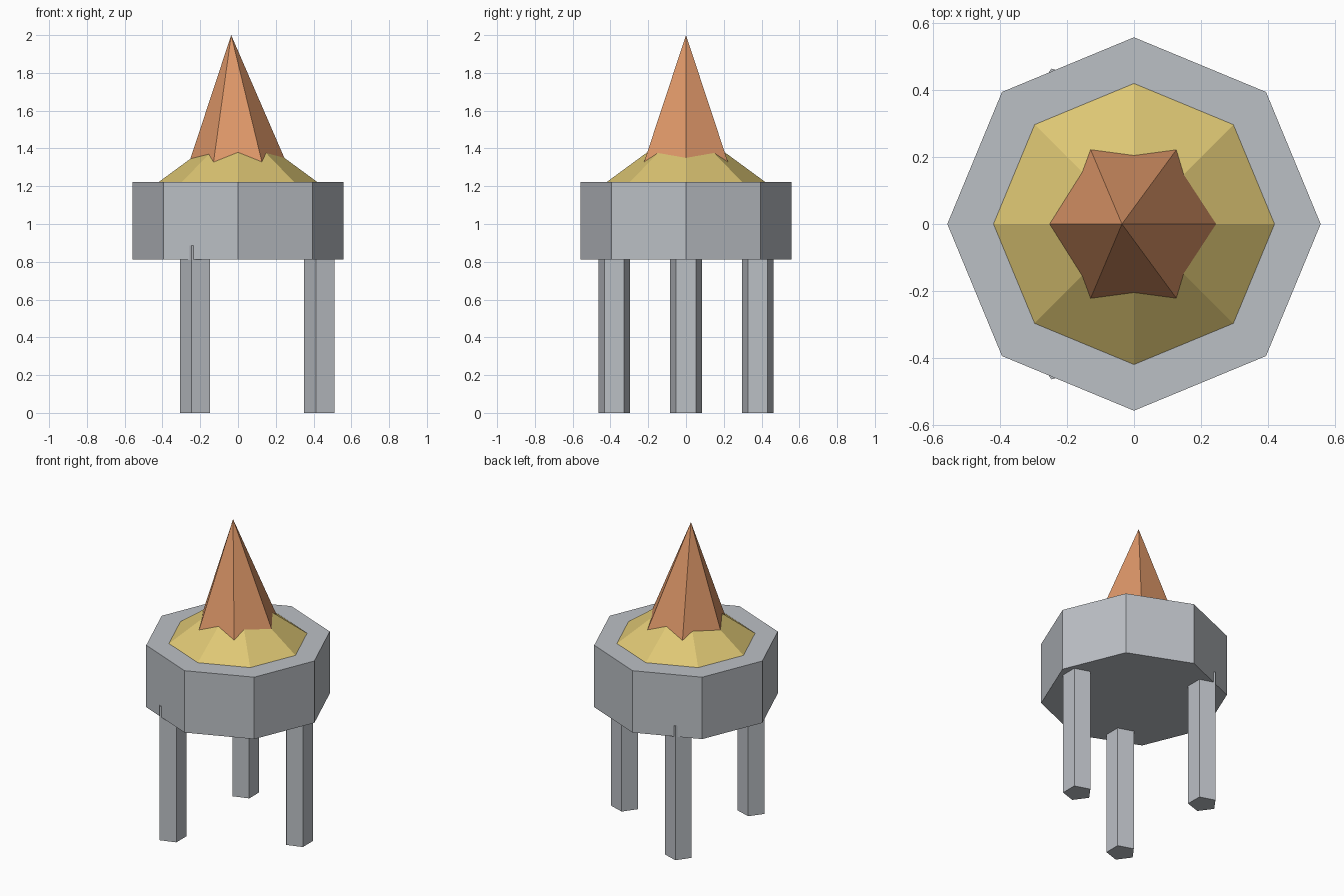
import bpy
import math

cube = bpy.data.objects.get("Cube")
if cube:
    bpy.data.objects.remove(cube, do_unlink=True)


def make_material(name, rgb):
    mat = bpy.data.materials.new(name)
    mat.use_nodes = True
    colour = (*rgb, 1.0)
    mat.diffuse_color = colour
    mat.node_tree.nodes["Principled BSDF"].inputs["Base Color"].default_value = colour
    return mat


stone = make_material("stone grey", (0.50, 0.525, 0.56))
straw = make_material("straw yellow", (0.73, 0.57, 0.175))
clay = make_material("clay orange", (0.73, 0.31, 0.14))


def solid(name, mat, sides, radius, bottom, top, centre=(0, 0), turn=0.0,
          tip_radius=None, fill="NGON"):
    """Flat-sided prism, or cone if tip_radius is zero, with a corner at angle turn."""
    tip = radius if tip_radius is None else tip_radius
    bpy.ops.mesh.primitive_cone_add(
        vertices=sides, radius1=radius, radius2=tip, depth=top - bottom,
        end_fill_type=fill, location=(*centre, (bottom + top) / 2))
    obj = bpy.context.object
    obj.name = name
    # Cone corners start on +y, so turn them to start on +x
    for v in obj.data.vertices:
        angle = math.atan2(v.co.y, v.co.x) + turn - math.pi / 2
        r = math.hypot(v.co.x, v.co.y)
        v.co.x, v.co.y = r * math.cos(angle), r * math.sin(angle)
    obj.data.materials.append(mat)
    return obj


# Octagonal drum
solid("drum", stone, 8, 0.558, 0.813, 1.222)

# Shallow mound on top of the drum
solid("mound", straw, 8, 0.42, 1.222, 1.53, tip_radius=0, fill="NOTHING")

# Six-sided spire, its tip leaning to the right
spire = solid("spire", clay, 6, 0.267, 1.3, 2.0, tip_radius=0)
for v in spire.data.vertices:
    if v.co.z > 0:
        v.co.x -= 0.036

# Three pentagonal legs, all turned the same way
for name, degrees in (("left_leg", 0), ("back_leg", 120), ("front_leg", 240)):
    a = math.radians(degrees)
    solid(name, stone, 5, 0.0885, 0.0, 0.885,
          centre=(0.439 * math.cos(a), 0.439 * math.sin(a)), turn=math.pi)
